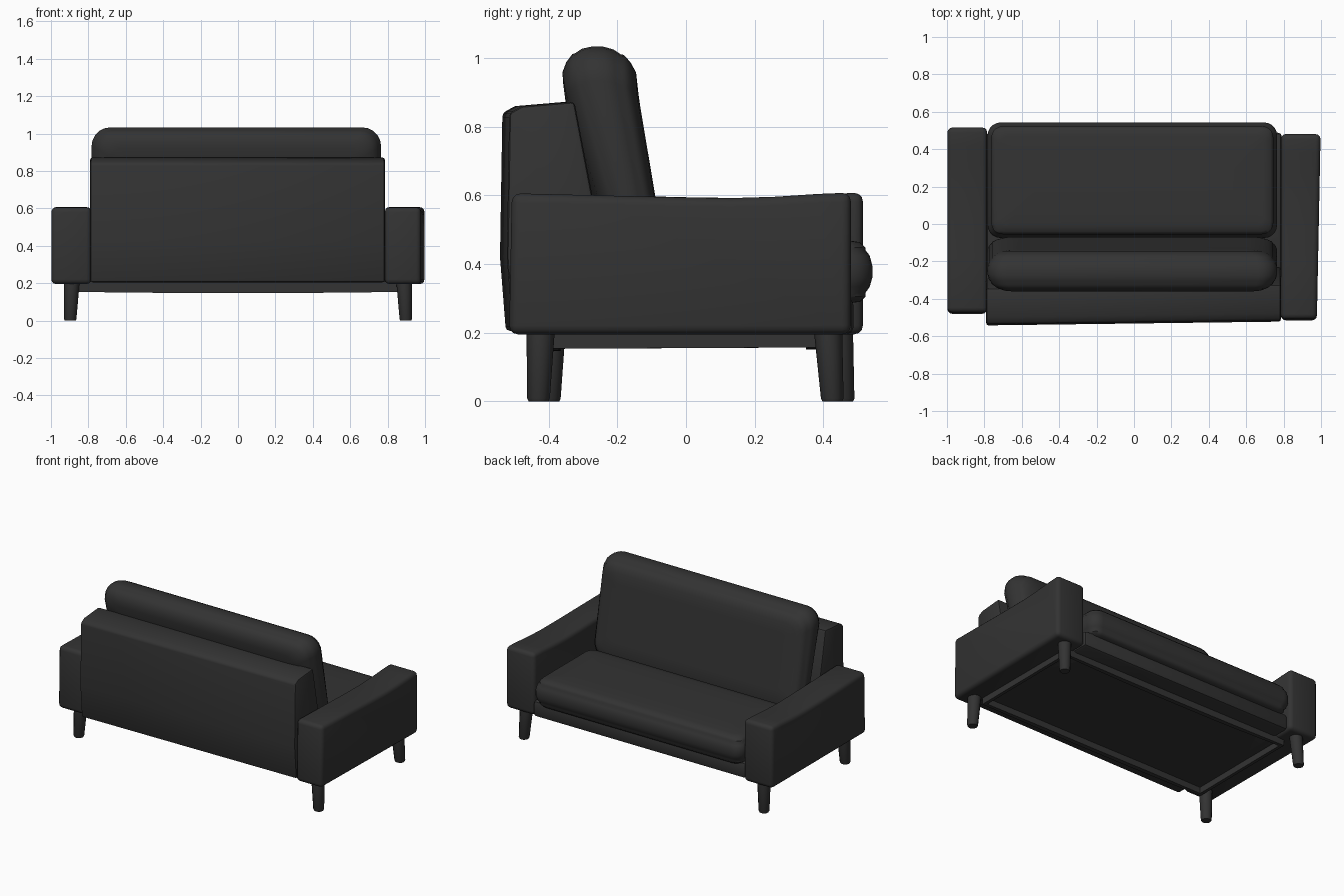
import bpy, bmesh, math

if "Cube" in bpy.data.objects:
    bpy.data.objects.remove(bpy.data.objects["Cube"])

mat = bpy.data.materials.new("charcoal fabric")
mat.diffuse_color = (0.033, 0.033, 0.033, 1)
mat.use_nodes = True
mat.node_tree.nodes["Principled BSDF"].inputs["Base Color"].default_value = mat.diffuse_color


def finish(name, bm, bevel=0, segments=2, angle=35):
    bmesh.ops.recalc_face_normals(bm, faces=bm.faces)
    me = bpy.data.meshes.new(name)
    bm.to_mesh(me)
    bm.free()
    me.materials.append(mat)
    ob = bpy.data.objects.new(name, me)
    bpy.context.collection.objects.link(ob)
    bpy.ops.object.select_all(action='DESELECT')
    ob.select_set(True)
    bpy.context.view_layer.objects.active = ob
    if bevel:
        m = ob.modifiers.new("soft edges", 'BEVEL')
        m.width = bevel
        m.segments = segments
        m.limit_method = 'ANGLE'
        m.angle_limit = math.radians(30)
        bpy.ops.object.modifier_apply(modifier=m.name)
    bpy.ops.object.shade_smooth_by_angle(angle=math.radians(angle))
    return ob


def loft(rings):
    """Closed skin through a list of equally long point rings."""
    bm = bmesh.new()
    vs = [[bm.verts.new(p) for p in r] for r in rings]
    n = len(vs[0])
    for a, b in zip(vs, vs[1:]):
        for i in range(n):
            j = (i + 1) % n
            bm.faces.new((a[i], a[j], b[j], b[i]))
    bm.faces.new(vs[0][::-1])
    bm.faces.new(vs[-1])
    return bm


def prism(xs, profile):
    return loft([[(x, y, z) for y, z in profile] for x in xs])


def rounded_rect(u0, u1, v0, v1, r, inset, steps=5):
    u0, u1, v0, v1 = u0 + inset, u1 - inset, v0 + inset, v1 - inset
    r = max(r - inset * 0.4, 0.02)
    pts = []
    for k, (cu, cv) in enumerate([(u1 - r, v1 - r), (u0 + r, v1 - r), (u0 + r, v0 + r), (u1 - r, v0 + r)]):
        for i in range(steps + 1):
            a = math.pi / 2 * (k + i / steps)
            pts.append((cu + r * math.cos(a), cv + r * math.sin(a)))
    return pts


# Arms with a dipped top, and one round tapered leg at each end of them
for s, side in ((-1, "left"), (1, "right")):
    dy = -0.0175 * s
    profile = [(-0.498, 0.195), (0.498, 0.195), (0.498, 0.608), (0.40, 0.604), (0.28, 0.596),
               (0.15, 0.592), (0.0, 0.594), (-0.2, 0.599), (-0.490, 0.606)]
    bm = prism((0.785 * s, 0.998 * s), [(y + dy, z) for y, z in profile])
    for v in bm.verts:
        if s > 0 and v.co.x > 0.9:
            v.co.x -= 0.02 * (0.5 - v.co.y)
    finish(side + "_arm", bm, 0.026, 3)
    # legs lean inwards slightly along y, straight on the outer side
    for y, lean_y, end in ((-0.408, -0.006, "rear"), (0.430, 0.012, "front")):
        rings = []
        for z, cx, r, oy in ((0, 0.897, 0.029, lean_y), (0.008, 0.897, 0.033, lean_y), (0.2, 0.888, 0.041, 0)):
            rings.append([(s * cx + r * math.cos(k * math.pi / 6),
                           y + dy * 0.9 + oy + r * math.sin(k * math.pi / 6), z) for k in range(12)])
        finish(side + "_" + end + "_leg", loft(rings), angle=40)

# Leaning back shell, very slightly skewed
bm = prism((-0.79, 0.785), [(-0.515, 0.205), (-0.532, 0.42), (-0.525, 0.84), (-0.488, 0.86),
                            (-0.335, 0.873), (-0.283, 0.6), (-0.23, 0.205)])
for v in bm.verts:
    v.co.y += 0.010 * v.co.x / 0.78
finish("backrest", bm, 0.012)

# Base block under the cushions
finish("seat_base", prism((-0.79, 0.79), [(-0.30, 0.195), (0.488, 0.195), (0.488, 0.30), (-0.25, 0.30)]), 0.02)

# Under frame: rails around a recessed bottom panel, sagging a little at mid width
bm = prism((-0.85, -0.4, 0, 0.4, 0.85), [(-0.395, 0.153), (0.38, 0.157), (0.38, 0.21), (-0.395, 0.21)])
for v in bm.verts:
    if v.co.z < 0.2:
        v.co.z -= 0.006 * (1 - (v.co.x / 0.85) ** 2)
bmesh.ops.recalc_face_normals(bm, faces=bm.faces)
bottom = [f for f in bm.faces if f.normal.z < -0.9]
bmesh.ops.inset_region(bm, faces=bottom, thickness=0.03, depth=0)
bmesh.ops.inset_region(bm, faces=bottom, thickness=0.002, depth=-0.04)
finish("under_frame", bm)

# Seat cushion: (inset, height) rings, with seams near both faces
seat_rings = [(0.07, 0.285), (0.035, 0.290), (0.020, 0.305), (0.020, 0.316), (0.008, 0.333), (0, 0.36),
              (0, 0.395), (0.008, 0.425), (0.020, 0.440), (0.020, 0.448), (0.035, 0.463), (0.07, 0.469),
              (0.14, 0.473), (0.24, 0.474)]
finish("seat_cushion", loft([[(u, v, z) for u, v in rounded_rect(-0.783, 0.765, -0.075, 0.543, 0.07, i)]
                             for i, z in seat_rings]), angle=50)


# Back cushion: leaning, thicker towards the top, its rear bulging onto the shell lower down
def lean(u, z, h):
    back = -0.26 - 0.31 * (z - 0.6)
    front = -0.09 - 0.167 * (z - 0.6)
    if h < 0:
        h *= min(max((0.95 - z) / 0.2, 0), 1)
    return (u, back + (front - back) * h + 0.015 * max(z - 0.9, 0) / 0.1, z)


back_rings = [(0.16, -0.08), (0.11, -0.03), (0.075, 0.01), (0.045, 0.08), (0.022, 0.17), (0.019, 0.21),
              (0.006, 0.30), (0, 0.42), (0, 0.58), (0.008, 0.70), (0.022, 0.79), (0.024, 0.83), (0.045, 0.91),
              (0.075, 0.98), (0.15, 1.0)]
finish("back_cushion", loft([[lean(u, v, h) for u, v in rounded_rect(-0.783, 0.765, 0.38, 1.033, 0.10, i)]
                             for i, h in back_rings]), angle=50)
